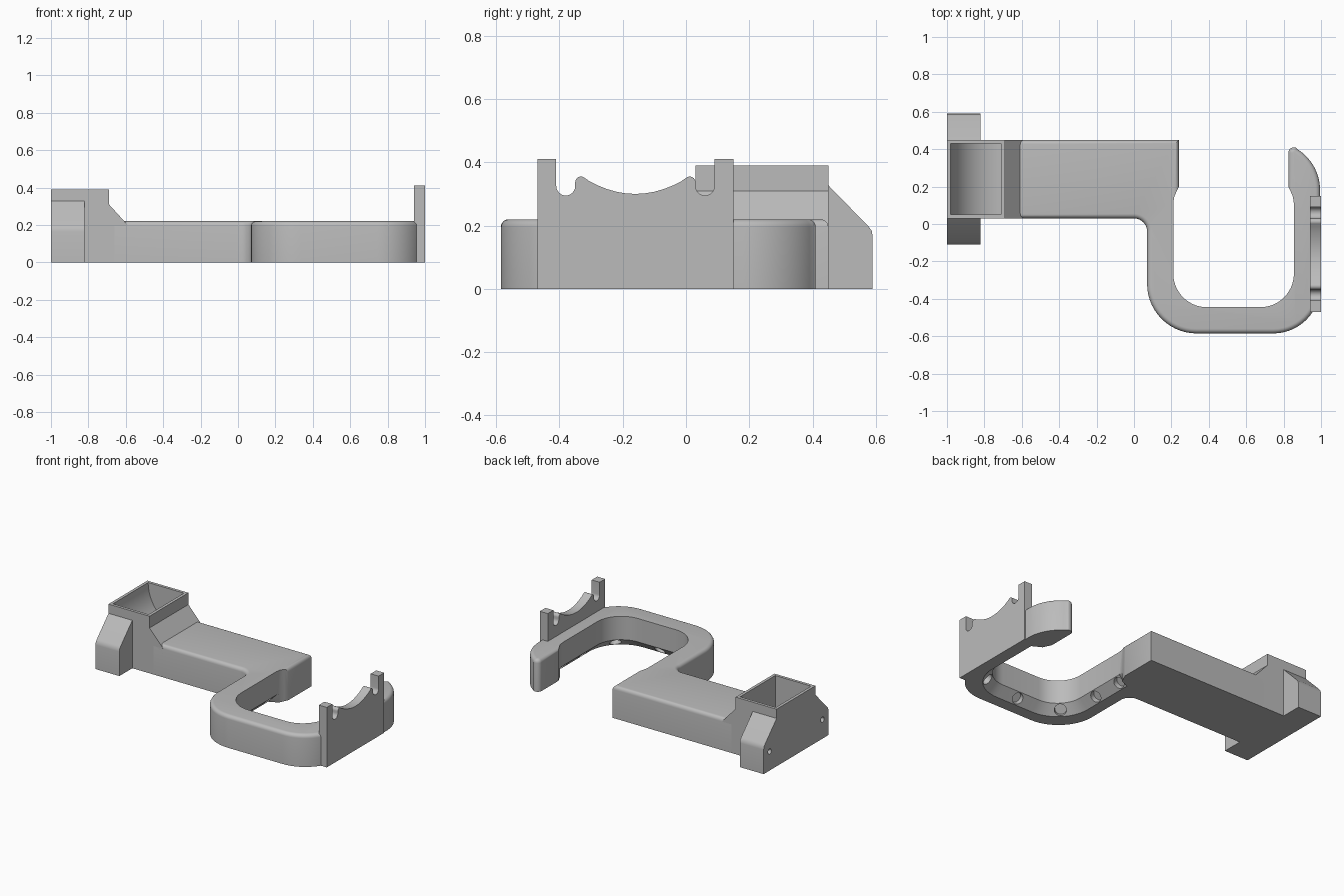
import bpy, bmesh
from math import sin, cos, radians
from mathutils import Vector, Matrix

if "Cube" in bpy.data.objects:
    bpy.data.objects.remove(bpy.data.objects["Cube"])

grey = bpy.data.materials.new("plain grey")
grey.use_nodes = True
grey.diffuse_color = (0.5, 0.5, 0.5, 1)
grey.node_tree.nodes["Principled BSDF"].inputs["Base Color"].default_value = (0.5, 0.5, 0.5, 1)


def arc(cx, cy, r, a0, a1, n=14):
    angles = [radians(a0 + (a1 - a0) * i / n) for i in range(n + 1)]
    return [(cx + r * cos(a), cy + r * sin(a)) for a in angles]


def loft(bm, rings):
    """Skin matching rings of 3D points and cap both ends."""
    rows = [[bm.verts.new(p) for p in ring] for ring in rings]
    n = len(rows[0])
    for low, high in zip(rows, rows[1:]):
        for i in range(n):
            j = (i + 1) % n
            bm.faces.new((low[i], low[j], high[j], high[i]))
    bm.faces.new(rows[0][::-1])
    bm.faces.new(rows[-1])
    bmesh.ops.recalc_face_normals(bm, faces=bm.faces)


def make(name, bm):
    mesh = bpy.data.meshes.new(name)
    bm.to_mesh(mesh)
    bm.free()
    mesh.materials.append(grey)
    ob = bpy.data.objects.new(name, mesh)
    bpy.context.collection.objects.link(ob)
    return ob


def prism(name, points, lo, hi, axis):
    """Extrude a 2D profile along the given axis."""
    place = {"x": lambda p, t: (t, p[0], p[1]),
             "y": lambda p, t: (p[0], t, p[1]),
             "z": lambda p, t: (p[0], p[1], t)}[axis]
    bm = bmesh.new()
    loft(bm, [[place(p, t) for p in points] for t in (lo, hi)])
    return make(name, bm)


def activate(ob):
    bpy.ops.object.select_all(action="DESELECT")
    ob.select_set(True)
    bpy.context.view_layer.objects.active = ob


def cut(ob, cutter):
    mod = ob.modifiers.new("cut", "BOOLEAN")
    mod.operation = "DIFFERENCE"
    mod.solver = "EXACT"
    mod.object = cutter
    activate(ob)
    bpy.ops.object.modifier_apply(modifier=mod.name)
    bpy.data.objects.remove(cutter)


def cylinders(name, specs, radius, depth):
    bm = bmesh.new()
    for centre, axis in specs:
        turn = Vector((0, 0, 1)).rotation_difference(Vector(axis)).to_matrix().to_4x4()
        bmesh.ops.create_cone(bm, cap_ends=True, segments=24, radius1=radius, radius2=radius,
                              depth=depth, matrix=Matrix.Translation(centre) @ turn)
    return make(name, bm)


# Main arm: flat slab with a hook, top rim rounded
outline = [(-0.66, 0.03)]
outline += arc(0.0, -0.04, 0.07, 90, 0)
outline += arc(0.335, -0.32, 0.265, 180, 270)
outline += arc(0.745, -0.335, 0.25, 270, 360)
outline += arc(0.735, 0.18, 0.26, 0, 58)
outline += arc(0.855, 0.38, 0.03, 70, 180, 8)
outline += [(0.825, 0.0), (0.24, 0.0), (0.24, 0.45), (-0.66, 0.45)]
bm = bmesh.new()
loft(bm, [[(x, y, z) for x, y in outline] for z in (0, 0.22)])
rim = [e for e in bm.edges if all(v.co.z > 0.2 for v in e.verts)]
bmesh.ops.bevel(bm, geom=rim, offset=0.025, segments=5, profile=0.5,
                affect="EDGES", clamp_overlap=False)
hook_arm = make("hook_arm", bm)


# Hook opening, flaring outward at the bottom edge
def opening(d):
    ring = [(0.245, 0.21), (0.228, 0.175), (0.215, 0.145), (0.21 - d, 0.11)]
    ring += arc(0.39, -0.265, 0.18 + d, 180, 270)
    ring += arc(0.675, -0.265, 0.18 + d, 270, 360)
    ring += [(0.855 + d, 0.11), (0.85, 0.145), (0.837, 0.175), (0.82, 0.21)]
    return ring


bm = bmesh.new()
loft(bm, [[(x, y, z) for x, y in opening(d)] for d, z in ((0.07, -0.01), (0, 0.06), (0, 0.3))])
cut(hook_arm, make("opening_cutter", bm))

# Shallow round pockets spaced along the flare
h = 0.7071
spots = [(0.532, -0.445, 0, -1)]
for side, wall, centre in ((-1, 0.21, 0.39), (1, 0.855, 0.675)):
    spots += [(wall, y, side, 0) for y in (0.07, -0.15)]
    spots.append((centre + side * 0.18 * h, -0.265 - 0.18 * h, side * h, -h))
pockets = [((x + nx * 0.03, y + ny * 0.03, 0.03), (nx, ny, 1)) for x, y, nx, ny in spots]
cut(hook_arm, cylinders("pocket_cutter", pockets, 0.037, 0.07))

# Cradle plate: two posts, two slots and a shallow saddle, mirrored about its middle
half = [(0.0, 0.3)]
half += [(t, 0.3 + 1.9 * t * t) for t in (0.03, 0.06, 0.09, 0.12, 0.145)]
half += arc(0.172, 0.337, 0.018, 125, 0, 8)
half += arc(0.22, 0.325, 0.03, 180, 360, 12)
half += [(0.25, 0.41), (0.31, 0.41), (0.31, 0.0)]
profile = [(-0.16 + t, z) for t, z in half] + [(-0.16 - t, z) for t, z in half[:0:-1]]
cradle_plate = prism("cradle_plate", profile, 0.94, 1.0, "x")

# Socket block with sloped shoulder and curved hopper
socket_block = prism("socket_block", [(-1, 0), (-0.59, 0), (-0.59, 0.2), (-0.69, 0.31),
                                      (-0.69, 0.39), (-1, 0.39)], 0.03, 0.45, "y")
hopper = arc(-0.71, 0.39, 0.27, 180, 270, 20) + [(-0.71, 0.45), (-0.98, 0.45)]
cut(socket_block, prism("hopper_cutter", hopper, 0.05, 0.43, "y"))

# Side lugs, each with a small screw hole in the end face
parts = [hook_arm, cradle_plate, socket_block]
for name, s in (("back_lug", 1), ("front_lug", -1)):
    shape = [(0.19, 0), (0.35, 0), (0.35, 0.165), (0.347, 0.183), (0.337, 0.197),
             (0.21, 0.327), (0.19, 0.327)]
    lug = prism(name, [(0.24 + s * t, z) for t, z in shape], -1, -0.82, "x")
    cut(lug, cylinders("screw_cutter", [((-1, 0.24 + s * 0.285, 0.13), (1, 0, 0))], 0.018, 0.2))
    parts.append(lug)

for ob in parts:
    activate(ob)
    bpy.ops.object.shade_smooth_by_angle(angle=radians(30))
